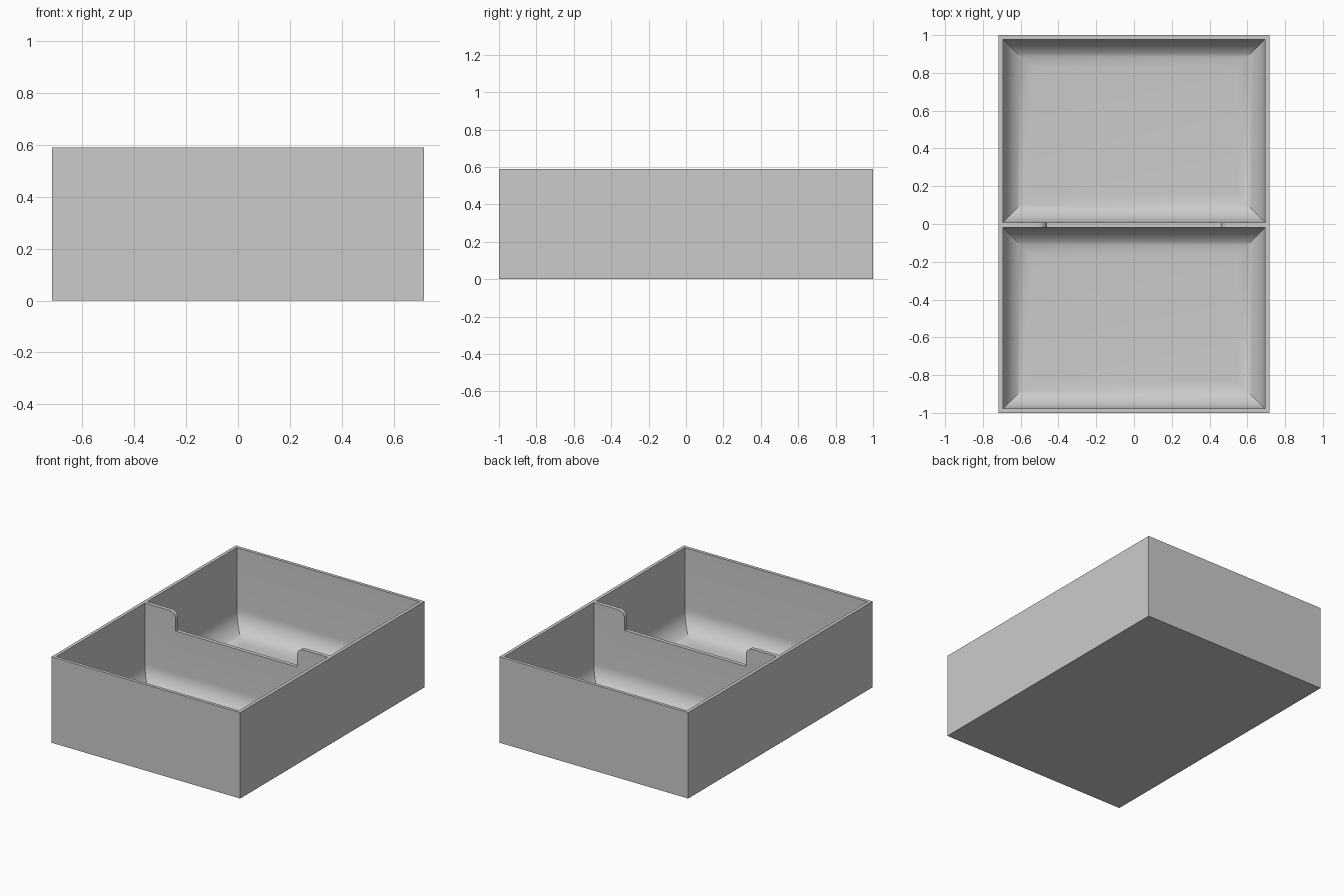
import bpy, bmesh
from math import sin, cos, pi

if "Cube" in bpy.data.objects:
    bpy.data.objects.remove(bpy.data.objects["Cube"])

HALF_W, HALF_L, HEIGHT = 0.717, 1.0, 0.59
INNER_W, FLOOR, FILLET = 0.694, 0.025, 0.15
NOTCH_W, NOTCH_Z, NOTCH_R = 0.46, 0.46, 0.05
STEPS = 12

grey = bpy.data.materials.new("plain grey")
grey.use_nodes = True
grey.diffuse_color = (0.6, 0.6, 0.6, 1)
grey.node_tree.nodes["Principled BSDF"].inputs["Base Color"].default_value = (0.6, 0.6, 0.6, 1)


def loft(name, rings):
    """Closed solid through a list of rings with equal point counts."""
    bm = bmesh.new()
    loops = [[bm.verts.new(p) for p in ring] for ring in rings]
    n = len(loops[0])
    for a, b in zip(loops, loops[1:]):
        for i in range(n):
            j = (i + 1) % n
            bm.faces.new((a[i], a[j], b[j], b[i]))
    bm.faces.new(loops[0][::-1])
    bm.faces.new(loops[-1])
    bmesh.ops.recalc_face_normals(bm, faces=bm.faces)
    mesh = bpy.data.meshes.new(name)
    bm.to_mesh(mesh)
    bm.free()
    mesh.materials.append(grey)
    obj = bpy.data.objects.new(name, mesh)
    bpy.context.collection.objects.link(obj)
    return obj


def rect(x, y0, y1, z):
    return [(-x, y0, z), (x, y0, z), (x, y1, z), (-x, y1, z)]


def compartment(name, y0, y1):
    """Cavity with mitred, rounded lower edges."""
    rings = []
    for i in range(STEPS + 1):
        a = i / STEPS * pi / 2
        d = FILLET * (1 - sin(a))
        z = FLOOR + FILLET * (1 - cos(a))
        rings.append(rect(INNER_W - d, y0 + d, y1 - d, z))
    rings.append(rect(INNER_W, y0, y1, HEIGHT + 0.1))
    return loft(name, rings)


# Outer tray block
tray = loft("tray", [rect(HALF_W, -HALF_L, HALF_L, z) for z in (0, HEIGHT)])

# Divider notch with rounded upper shoulders
side = [(NOTCH_W, NOTCH_Z)]
for i in range(9):
    a = i / 8 * pi / 2
    side.append((NOTCH_W + NOTCH_R * (1 - cos(a)), HEIGHT - NOTCH_R * (1 - sin(a))))
side.append((NOTCH_W + NOTCH_R, HEIGHT + 0.1))
profile = side + [(-x, z) for x, z in reversed(side)]
notch = loft("notch_cutter", [[(x, y, z) for x, z in profile] for y in (-0.1, 0.1)])

# Carve both compartments, then the notch
cutters = [compartment("back_cutter", 0.008, 0.978),
           compartment("front_cutter", -0.978, -0.019), notch]
bpy.ops.object.select_all(action="DESELECT")
tray.select_set(True)
bpy.context.view_layer.objects.active = tray
for cutter in cutters:
    cutter.hide_render = True
    mod = tray.modifiers.new(cutter.name, "BOOLEAN")
    mod.operation = "DIFFERENCE"
    mod.solver = "EXACT"
    mod.object = cutter
    bpy.ops.object.modifier_apply(modifier=mod.name)
    bpy.data.objects.remove(cutter)

bpy.ops.object.shade_smooth_by_angle(angle=pi / 6)
